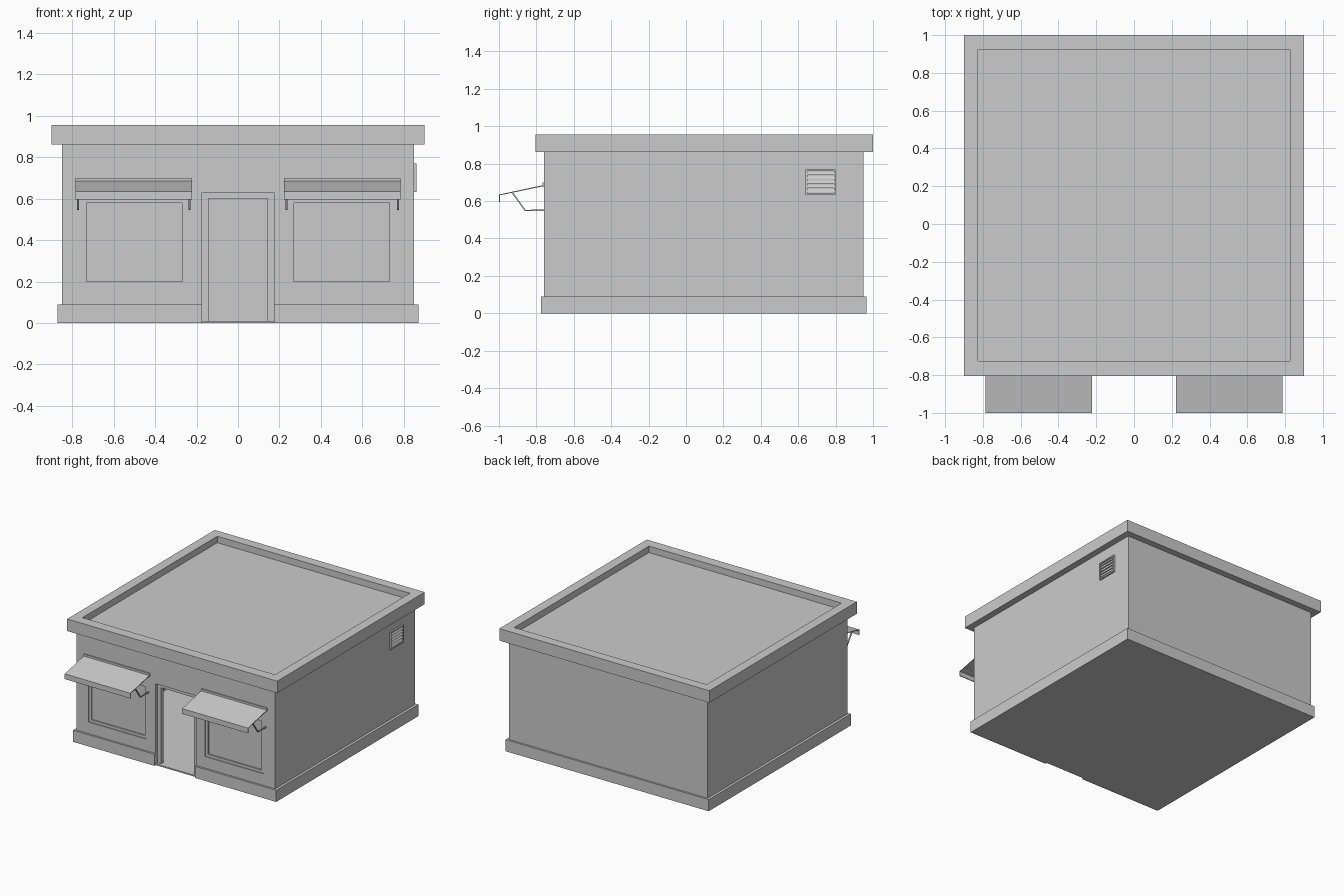
import bpy
import bmesh

if "Cube" in bpy.data.objects:
    bpy.data.objects.remove(bpy.data.objects["Cube"])

grey = bpy.data.materials.new("plain grey")
grey.use_nodes = True
grey.diffuse_color = (0.6, 0.6, 0.6, 1)
grey.node_tree.nodes["Principled BSDF"].inputs["Base Color"].default_value = (0.6, 0.6, 0.6, 1)


def add_object(name, bm):
    mesh = bpy.data.meshes.new(name)
    bmesh.ops.recalc_face_normals(bm, faces=bm.faces)
    bm.to_mesh(mesh)
    bm.free()
    mesh.materials.append(grey)
    obj = bpy.data.objects.new(name, mesh)
    bpy.context.collection.objects.link(obj)
    return obj


def bake(obj):
    """Replace the mesh by its modified result."""
    graph = bpy.context.evaluated_depsgraph_get()
    mesh = bpy.data.meshes.new_from_object(obj.evaluated_get(graph))
    obj.modifiers.clear()
    obj.data = mesh


def box(name, x, y, z, cuts=()):
    """Box from three (low, high) ranges, with box-shaped cuts taken out."""
    bm = bmesh.new()
    bmesh.ops.create_cube(bm, size=1)
    for v in bm.verts:
        v.co = [r[0] if c < 0 else r[1] for c, r in zip(v.co, (x, y, z))]
    obj = add_object(name, bm)
    for cut in cuts:
        cutter = box("cutter", *cut)
        cutter.hide_render = True
        mod = obj.modifiers.new("cut", "BOOLEAN")
        mod.operation = "DIFFERENCE"
        mod.solver = "EXACT"
        mod.object = cutter
        bake(obj)
        bpy.data.objects.remove(cutter)
    return obj


def ribbon(name, path, x, thickness):
    """Bent strip following a (y, z) path, as wide as the x range."""
    bm = bmesh.new()
    rows = [[bm.verts.new((px, *p)) for px in x] for p in path]
    for a, b in zip(rows, rows[1:]):
        bm.faces.new((a[0], a[1], b[1], b[0]))
    obj = add_object(name, bm)
    mod = obj.modifiers.new("thickness", "SOLIDIFY")
    mod.thickness = thickness
    mod.offset = 0
    bake(obj)


def mirrored(side, low, high):
    return tuple(sorted((side * low, side * high)))


# Shell of the building, hollow with an open doorway
FRONT, BACK = -0.76, 0.95
ROOM = ((-0.82, 0.82), (FRONT + 0.03, BACK - 0.03))
DOOR = ((-0.173, 0.173), (-1.2, -0.7))
WINDOW_Z = (0.18, 0.6)
sides = {"left": 1, "right": -1}

window_cuts = [(mirrored(s, 0.25, 0.75), (-1.2, -0.7), WINDOW_Z) for s in sides.values()]
box("walls", (-0.85, 0.85), (FRONT, BACK), (0.09, 0.865),
    [(*ROOM, (0, 1)), (*DOOR, (0, 0.63)), *window_cuts])
box("plinth", (-0.87, 0.87), (-0.775, 0.965), (0, 0.09),
    [(*ROOM, (0.01, 1)), (*DOOR, (0.01, 1)), (DOOR[0], (-1.2, FRONT), (-1, 1))])
box("roof", (-0.9, 0.9), (-0.805, 1), (0.862, 0.955),
    [((-0.825, 0.825), (-0.725, 0.925), (0.905, 2))])

# Door frame set back in the doorway
box("door_frame", DOOR[0], (-0.74, -0.71), (0.01, 0.63),
    [((-0.143, 0.143), (-1, 0), (-1, 0.6))])

for label, s in sides.items():
    # Shallow window
    box(label + "_window_frame", mirrored(s, 0.25, 0.75), (-0.753, -0.735), WINDOW_Z,
        [(mirrored(s, 0.27, 0.73), (-1, 0), (0.2, 0.58))])
    box(label + "_window_pane", mirrored(s, 0.25, 0.75), (-0.742, -0.732), WINDOW_Z)

    # Awning with valance, wall batten and bent brackets
    width = mirrored(s, 0.222, 0.785)
    ribbon(label + "_awning", [(FRONT, 0.683), (-0.997, 0.633), (-0.997, 0.595)], width, 0.006)
    box(label + "_awning_batten", width, (-0.768, FRONT), (0.675, 0.7))
    for place, x in (("inner", 0.23), ("outer", 0.768)):
        ribbon(f"{label}_{place}_bracket", [(FRONT, 0.55), (-0.86, 0.55), (-0.928, 0.645)],
               mirrored(s, x, x + 0.009), 0.008)

# Louvred vent on the left wall
box("vent_frame", (0.84, 0.862), (0.64, 0.8), (0.633, 0.77),
    [((0.852, 1), (0.65, 0.79), (0.643, 0.76))])
for i in range(5):
    z = 0.648 + i * 0.023
    bm = bmesh.new()
    ends = [[bm.verts.new((px, py, pz)) for px, pz in
             ((0.852, z), (0.861, z), (0.852, z + 0.016))] for py in (0.65, 0.79)]
    bm.faces.new(ends[0])
    bm.faces.new(ends[1])
    for k in range(3):
        n = (k + 1) % 3
        bm.faces.new((ends[0][k], ends[0][n], ends[1][n], ends[1][k]))
    add_object(f"vent_slat_{i + 1}", bm)
